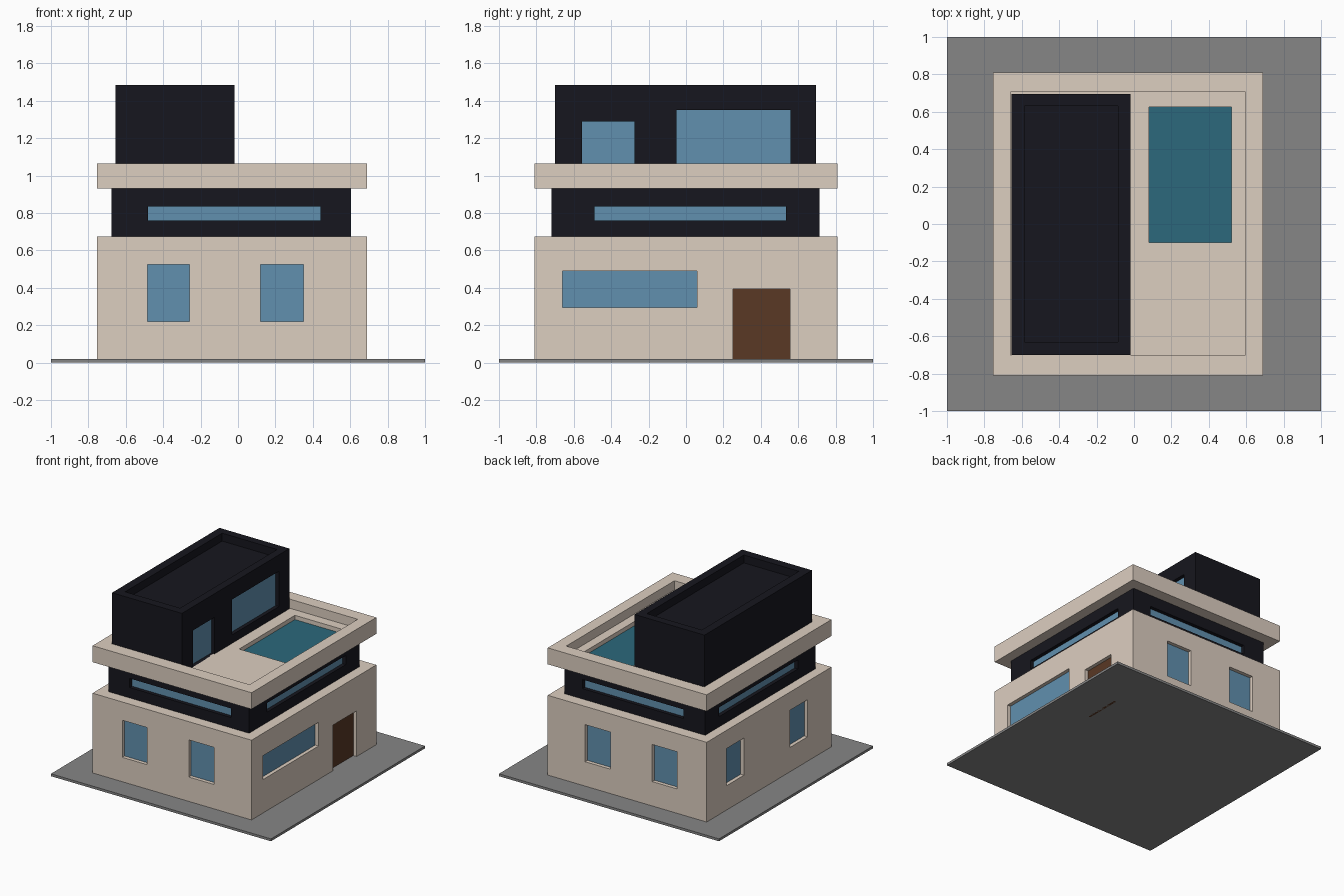
import bpy, bmesh
from mathutils import Matrix, Vector

if "Cube" in bpy.data.objects:
    bpy.data.objects.remove(bpy.data.objects["Cube"])


def material(name, rgb):
    m = bpy.data.materials.new(name)
    m.diffuse_color = (*rgb, 1)
    m.use_nodes = True
    m.node_tree.nodes["Principled BSDF"].inputs["Base Color"].default_value = m.diffuse_color
    return m


WALL = material("beige_wall", (0.72, 0.62, 0.53))
DARK = material("dark_wall", (0.008, 0.008, 0.013))
GLASS = material("glass", (0.12, 0.28, 0.43))
WOOD = material("wood", (0.10, 0.04, 0.018))
WATER = material("water", (0.025, 0.14, 0.20))
GREY = material("paving", (0.24, 0.24, 0.24))


def boxes(name, spans, mat=None):
    """One object made of boxes, each given as (x0, x1, y0, y1, z0, z1)."""
    bm = bmesh.new()
    for x0, x1, y0, y1, z0, z1 in spans:
        centre = Vector(((x0 + x1) / 2, (y0 + y1) / 2, (z0 + z1) / 2))
        size = Vector((x1 - x0, y1 - y0, z1 - z0))
        bmesh.ops.create_cube(bm, size=1, matrix=Matrix.Translation(centre) @ Matrix.Diagonal(size).to_4x4())
    mesh = bpy.data.meshes.new(name)
    bm.to_mesh(mesh)
    bm.free()
    ob = bpy.data.objects.new(name, mesh)
    bpy.context.collection.objects.link(ob)
    if mat:
        mesh.materials.append(mat)
    return ob


def carve(body, spans):
    cutter = boxes(body.name + "_cutter", spans)
    cutter.hide_render = True
    cutter.hide_set(True)
    cutter.display_type = 'WIRE'
    mod = body.modifiers.new("openings", 'BOOLEAN')
    mod.operation, mod.solver, mod.object = 'DIFFERENCE', 'EXACT', cutter


def opening(body, side, a0, a1, z0, z1, d0, d1):
    """Box on one side of a body, reaching from depth d0 to d1 inside the wall."""
    x0, x1, y0, y1 = body[:4]
    return {
        "front": (a0, a1, y0 + d0, y0 + d1, z0, z1),
        "back": (a0, a1, y1 - d1, y1 - d0, z0, z1),
        "left": (x0 + d0, x0 + d1, a0, a1, z0, z1),
        "right": (x1 - d1, x1 - d0, a0, a1, z0, z1),
    }[side]


def storey(name, body, mat, windows, doors=(), pits=()):
    ob = boxes(name, [body], mat)
    cuts = [opening(body, *o, -0.05, 0.035) for o in (*windows, *doors)]
    carve(ob, cuts)
    if pits:
        carve_pits = boxes(name + "_roof_cutter", pits)
        carve_pits.hide_render = True
        carve_pits.hide_set(True)
        mod = ob.modifiers.new("roof_recess", 'BOOLEAN')
        mod.operation, mod.solver, mod.object = 'DIFFERENCE', 'EXACT', carve_pits
    boxes(name + "_windows", [opening(body, *o, 0.03, 0.05) for o in windows], GLASS)
    if doors:
        boxes(name + "_door", [opening(body, *o, 0.03, 0.05) for o in doors], WOOD)


# Paving slab
boxes("base_slab", [(-1, 1, -1, 1, 0, 0.02)], GREY)

# Ground floor with windows on every side and a front door on the right
pairs = [(s, a, b, 0.22, 0.525) for s in ("front", "back") for a, b in ((-0.485, -0.26), (0.12, 0.35))]
pairs += [("left", a, b, 0.22, 0.525) for a, b in ((-0.50, -0.275), (0.325, 0.55))]
storey("ground_floor", (-0.755, 0.69, -0.81, 0.81, 0.02, 0.675), WALL,
       pairs + [("right", -0.66, 0.06, 0.295, 0.49)],
       doors=[("right", 0.25, 0.555, 0.0, 0.395)])

# Upper floor with a strip window on each side
strips = [(s, -0.48, 0.44, 0.76, 0.835) for s in ("front", "back")]
strips += [(s, -0.49, 0.535, 0.76, 0.835) for s in ("left", "right")]
storey("upper_floor", (-0.675, 0.605, -0.72, 0.715, 0.675, 0.93), DARK, strips)

# Roof terrace with parapet and sunken pool
terrace = boxes("roof_terrace", [(-0.755, 0.69, -0.81, 0.81, 0.93, 1.065)], WALL)
carve(terrace, [(-0.66, 0.595, -0.70, 0.705, 0.99, 1.2)])
pool = boxes("pool_cutter", [(0.08, 0.52, -0.10, 0.625, 0.945, 1.1)])
pool.hide_render = True
pool.hide_set(True)
mod = terrace.modifiers.new("pool", 'BOOLEAN')
mod.operation, mod.solver, mod.object = 'DIFFERENCE', 'EXACT', pool
boxes("pool_water", [(0.08, 0.52, -0.10, 0.625, 0.94, 0.955)], WATER)

# Penthouse with glazed door, wide window and recessed roof
storey("penthouse", (-0.655, -0.02, -0.70, 0.695, 0.985, 1.485), DARK,
       [("right", -0.555, -0.275, 0.99, 1.29), ("right", -0.05, 0.56, 1.06, 1.35)],
       pits=[(-0.585, -0.085, -0.63, 0.63, 1.42, 1.6)])
